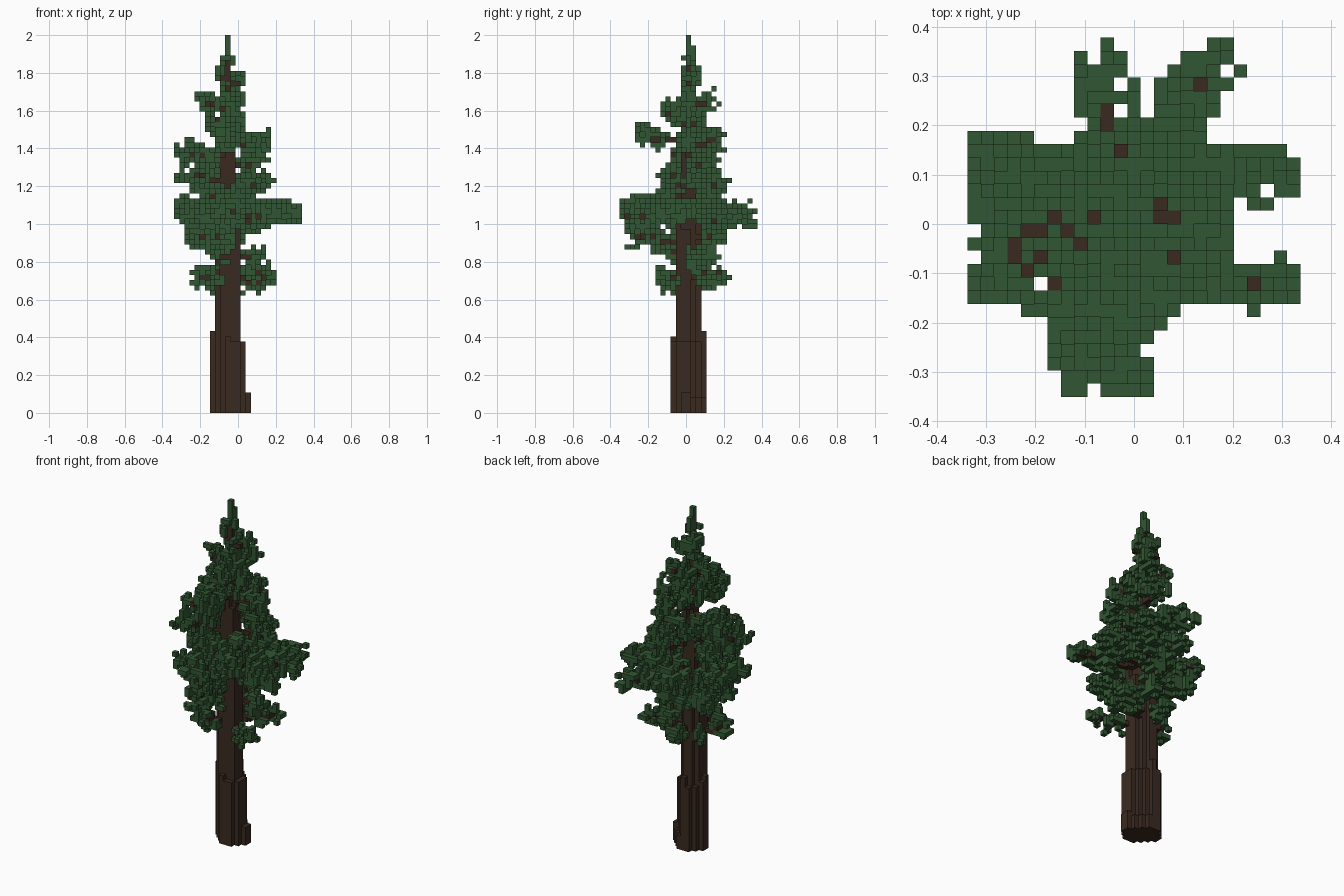
import bpy, bmesh, math, random
from mathutils import Vector

random.seed(5)
if "Cube" in bpy.data.objects:
    bpy.data.objects.remove(bpy.data.objects["Cube"])

CELL = 2 / 74                      # edge of one cube
NX, NY, NZ = 25, 28, 74            # cubes along each side of the whole tree
ORIGIN = Vector((-NX / 2, -NY / 2, 0)) * CELL
AXIS_I, AXIS_J = 10, 14            # column at the heart of the trunk


def flat_colour(name, rgb):
    mat = bpy.data.materials.new(name)
    mat.use_nodes = True
    colour = (*rgb, 1)
    mat.diffuse_color = colour
    shader = next(n for n in mat.node_tree.nodes if n.type == "BSDF_PRINCIPLED")
    shader.inputs["Base Color"].default_value = colour
    shader.inputs["Roughness"].default_value = 1
    return mat


bark = flat_colour("bark brown", (0.042, 0.023, 0.0145))
green = flat_colour("needle green", (0.031, 0.092, 0.032))


def add_blocks(name, blocks, mat, solid=frozenset()):
    """Draw (low corner, high corner) blocks, leaving out faces that touch a solid cell."""
    bm = bmesh.new()
    verts = {}

    def vert(p):
        if p not in verts:
            verts[p] = bm.verts.new(ORIGIN + Vector(p) * CELL)
        return verts[p]

    for low, high in blocks:
        for axis in range(3):
            u, v = (axis + 1) % 3, (axis + 2) % 3
            for side in (-1, 1):
                beside = list(low)
                beside[axis] += side
                if tuple(beside) in solid:
                    continue
                ring = []
                for a, b in ((0, 0), (1, 0), (1, 1), (0, 1)):
                    p = [0, 0, 0]
                    p[axis] = high[axis] if side > 0 else low[axis]
                    p[u] = high[u] if a else low[u]
                    p[v] = high[v] if b else low[v]
                    ring.append(vert(tuple(p)))
                corners = ring if side > 0 else ring[::-1]
                if bm.faces.get(corners) is None:
                    bm.faces.new(corners)
    mesh = bpy.data.meshes.new(name)
    bm.to_mesh(mesh)
    bm.free()
    mesh.materials.append(mat)
    obj = bpy.data.objects.new(name, mesh)
    bpy.context.collection.objects.link(obj)
    return obj


def cubes(cells):
    return [(c, tuple(n + 1 for n in c)) for c in sorted(cells)]


# Trunk: upright columns, shorter away from the heart, longer across one diagonal
def column_height(di, dj):
    reach, across, along = max(abs(di), abs(dj)), dj - di, di + dj
    if reach == 0:
        return 69
    if reach == 1:
        return 52 + random.randint(-3, 1)
    if reach == 2 and -4 <= across <= 3 and -3 <= along <= 2:
        return 37 + random.randint(-2, 1)
    if reach <= 3 and -5 <= across <= 4 and -3 <= along <= 3:
        return 15 + random.randint(-1, 1)
    if -5 <= across <= 4 and -3 <= along <= 4:
        return random.randint(3, 4)
    return 0


columns = []
for di in range(-3, 5):
    for dj in range(-3, 4):
        h = column_height(di, dj)
        if h:
            i, j = AXIS_I + di, AXIS_J + dj
            columns.append(((i, j, 0), (i + 1, j + 1, h)))
add_blocks("trunk", columns, bark)
trunk_cells = {(a[0], a[1], k) for a, b in columns for k in range(b[2])}

# Bough tips, tier by tier: x, y, height
TIERS = {
    "low": [(-.22, -.05, .72), (.15, -.11, .71), (-.05, .2, .74), (.15, .13, .75),
            (-.13, -.13, .74), (-.14, .07, .69), (.12, .05, .84), (-.12, -.08, .85),
            (-.03, .15, .86)],
    "skirt": [(-.25, -.05, .95), (-.1, -.29, .94), (-.25, .14, .95), (-.13, -.14, .91),
              (0, .17, .95)],
    "wide": [(.3, -.13, 1.07), (.27, .1, 1.08), (.16, .34, 1.04), (-.06, .31, 1.07),
             (-.31, .04, 1.09), (-.29, .12, 1.06), (-.27, -.12, 1.05), (-.02, -.34, 1.06),
             (-.11, -.29, 1.09), (.06, -.15, 1.1), (-.17, -.14, 1.04), (.13, .02, 1.1),
             (.08, .18, 1.1)],
    "middle": [(.14, .05, 1.24), (-.3, -.09, 1.27), (-.04, -.12, 1.16), (.05, .18, 1.22),
               (.1, -.06, 1.22), (-.2, .06, 1.18)],
    "upper": [(-.3, .11, 1.39), (.13, .02, 1.44), (-.04, -.24, 1.47), (.04, .18, 1.45),
              (-.26, -.04, 1.37), (-.11, .12, 1.33), (.1, .08, 1.33)],
    "crown": [(-.19, .03, 1.65), (-.01, .14, 1.66), (-.03, -.1, 1.6), (-.14, -.05, 1.56),
              (-.13, .08, 1.53), (-.01, .05, 1.55), (.01, .03, 1.76), (-.09, .03, 1.79)],
}
SPREAD = {"low": 2.1, "skirt": 2.6, "wide": 2.8, "middle": 2.8, "upper": 2.6, "crown": 2.1}

boughs, needles, noise = set(), set(), {}


def leaf_pad(centre, radius, density):
    """Scatter cubes in a flattened ball, thinner toward its rim."""
    reach = math.ceil(radius)
    for di in range(-reach, reach + 1):
        for dj in range(-reach, reach + 1):
            for dk in range(-2, 3):
                d = math.sqrt((di * di + dj * dj) / radius ** 2 + (dk / 2.3) ** 2)
                cell = (centre[0] + di, centre[1] + dj, centre[2] + dk)
                if d <= 1 and noise.setdefault(cell, random.random()) < density * (1 - 0.5 * d):
                    if 0 <= cell[0] < NX and 0 <= cell[1] < NY:
                        needles.add(cell)


# Boughs run out from the trunk, with pads of needles along the outer part
for tier, tips in TIERS.items():
    for x, y, z in tips:
        tip = (Vector((x, y, z)) - ORIGIN) / CELL
        start = Vector((AXIS_I + 0.5, AXIS_J + 0.5, tip.z - 1.5))
        steps = max(2, round((tip - start).length))
        for s in range(1, steps + 1):
            t = s / steps
            cell = tuple(math.floor(n) for n in start.lerp(tip, t))
            if t < 0.95:
                boughs.add(cell)
                # a short side twig here and there
                if t > 0.4 and random.random() < 0.3:
                    boughs.add((cell[0], cell[1] + random.choice((-1, 1)), cell[2]))
            if t > 0.45 and s % 2 == steps % 2:
                size = SPREAD[tier] * (1 if t < 0.85 else 0.8)
                leaf_pad(cell, size, random.uniform(0.45, 0.85))

# Spire: sparse needles hugging the top of the trunk, then a bare tip
for k in range(53, 70):
    width = 2.3 if k < 62 else 1.5
    for di in range(-2, 3):
        for dj in range(-2, 3):
            if 0 < math.hypot(di, dj) <= width and random.random() < 0.3:
                needles.add((AXIS_I + di, AXIS_J + dj, k))
for k in range(69, NZ):
    needles.add((AXIS_I, AXIS_J, k))
    if k < 72:
        needles.add((AXIS_I, AXIS_J + 1, k))

boughs -= trunk_cells
needles -= trunk_cells | boughs


# Drop cubes that hang alone in the air
def has_neighbour(c):
    near = [(c[0] + a, c[1] + b, c[2] + d)
            for a in (-1, 0, 1) for b in (-1, 0, 1) for d in (-1, 0, 1) if a or b or d]
    return any(n in needles or n in boughs or n in trunk_cells for n in near)


needles = {c for c in needles if has_neighbour(c)}
solid = boughs | needles | trunk_cells
add_blocks("boughs", cubes(boughs), bark, solid)
add_blocks("needles", cubes(needles), green, solid)
